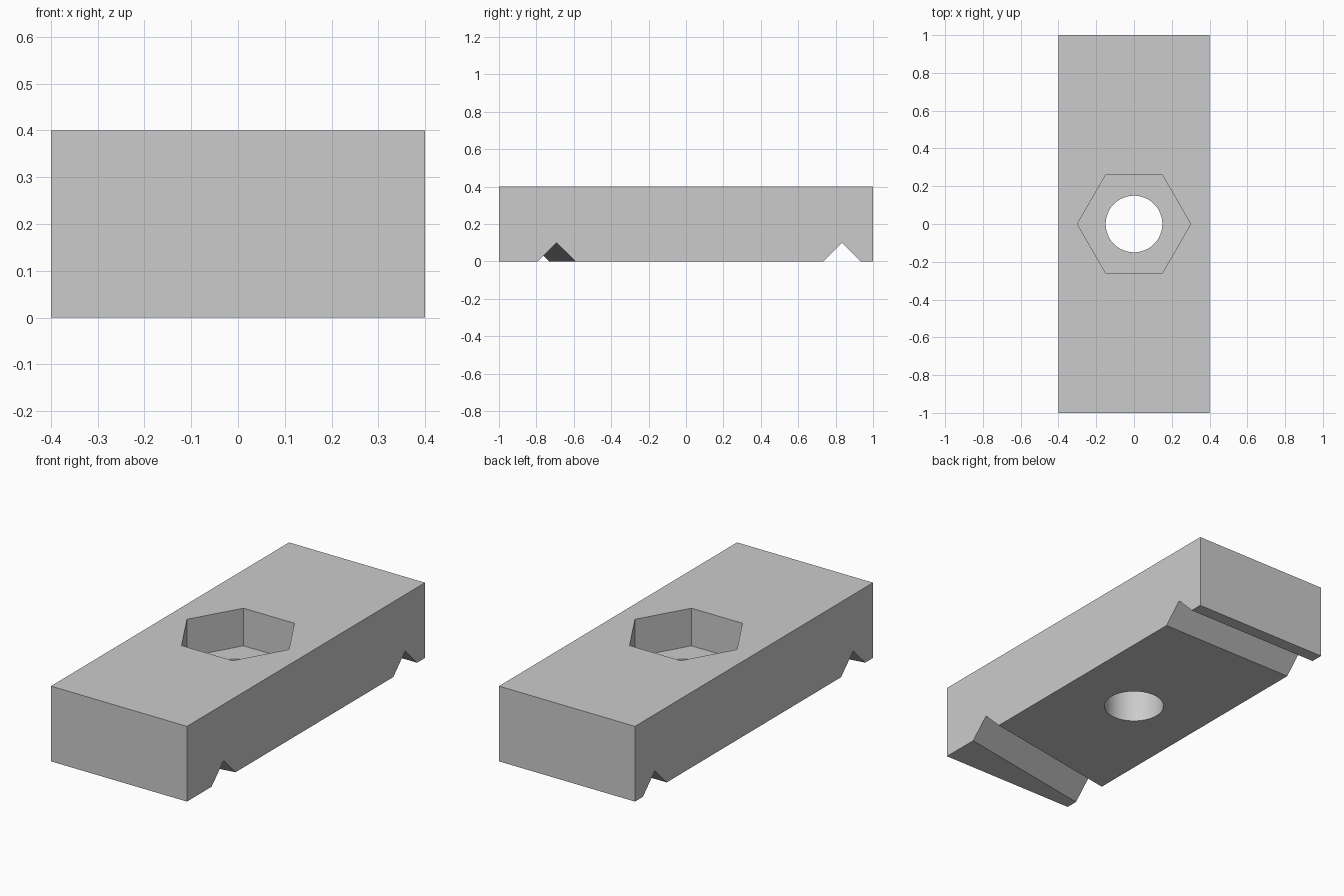
import bpy
import bmesh
import math
from mathutils import Matrix, Vector

cube = bpy.data.objects.get("Cube")
if cube:
    bpy.data.objects.remove(cube, do_unlink=True)

WIDTH, LENGTH, HEIGHT = 0.8, 2.0, 0.4
GROOVE_Y, GROOVE_SIZE, GROOVE_TILT = 0.833, 0.1, math.radians(10)

grey = bpy.data.materials.new("light grey")
grey.use_nodes = True
grey.diffuse_color = (0.6, 0.6, 0.6, 1)
grey.node_tree.nodes["Principled BSDF"].inputs["Base Color"].default_value = grey.diffuse_color


def make_object(name, bm):
    mesh = bpy.data.meshes.new(name)
    bmesh.ops.recalc_face_normals(bm, faces=bm.faces)
    bm.to_mesh(mesh)
    bm.free()
    mesh.materials.append(grey)
    obj = bpy.data.objects.new(name, mesh)
    bpy.context.collection.objects.link(obj)
    return obj


def prism(name, sides, radius, bottom, top):
    """Upright prism with one corner pointing along y."""
    bm = bmesh.new()
    place = Matrix.Translation((0, 0, (bottom + top) / 2)) @ Matrix.Rotation(math.pi / 2, 4, "Z")
    bmesh.ops.create_cone(bm, cap_ends=True, segments=sides, radius1=radius,
                          radius2=radius, depth=top - bottom, matrix=place)
    return make_object(name, bm)


def groove(name, y, tilt):
    """Triangular bar along x, turned by tilt about z."""
    bm = bmesh.new()
    s, drop = GROOVE_SIZE, 0.1
    profile = [(-s - drop, -drop), (s + drop, -drop), (0, s)]
    face = bm.faces.new([bm.verts.new((-WIDTH, py, pz)) for py, pz in profile])
    ends = bmesh.ops.extrude_face_region(bm, geom=[face])["geom"]
    bmesh.ops.translate(bm, vec=Vector((2 * WIDTH, 0, 0)),
                        verts=[v for v in ends if isinstance(v, bmesh.types.BMVert)])
    bm.transform(Matrix.Translation((0, y, 0)) @ Matrix.Rotation(tilt, 4, "Z"))
    return make_object(name, bm)


# Main block
bm = bmesh.new()
bmesh.ops.create_cube(bm, size=1)
bm.transform(Matrix.Translation((0, 0, HEIGHT / 2)) @ Matrix.Diagonal((WIDTH, LENGTH, HEIGHT, 1)))
block = make_object("clamp_block", bm)

# Nut pocket, bolt hole, straight rear groove and slanted front groove
front_y = -GROOVE_Y + math.tan(GROOVE_TILT) * WIDTH / 2
cutters = [
    prism("nut_pocket_cutter", 6, 0.3, HEIGHT / 2, HEIGHT + 0.1),
    prism("bolt_hole_cutter", 64, 0.15, -0.1, HEIGHT * 0.75),
    groove("rear_groove_cutter", GROOVE_Y, 0),
    groove("front_groove_cutter", front_y, GROOVE_TILT),
]
bpy.context.view_layer.objects.active = block
for cutter in cutters:
    cut = block.modifiers.new(cutter.name, "BOOLEAN")
    cut.operation = "DIFFERENCE"
    cut.solver = "EXACT"
    cut.object = cutter
    bpy.ops.object.modifier_apply(modifier=cut.name)
for cutter in cutters:
    bpy.data.objects.remove(cutter, do_unlink=True)

# Smooth the bolt hole, keep every other edge crisp
bpy.ops.object.select_all(action="DESELECT")
block.select_set(True)
bpy.ops.object.shade_smooth_by_angle(angle=math.radians(30))
